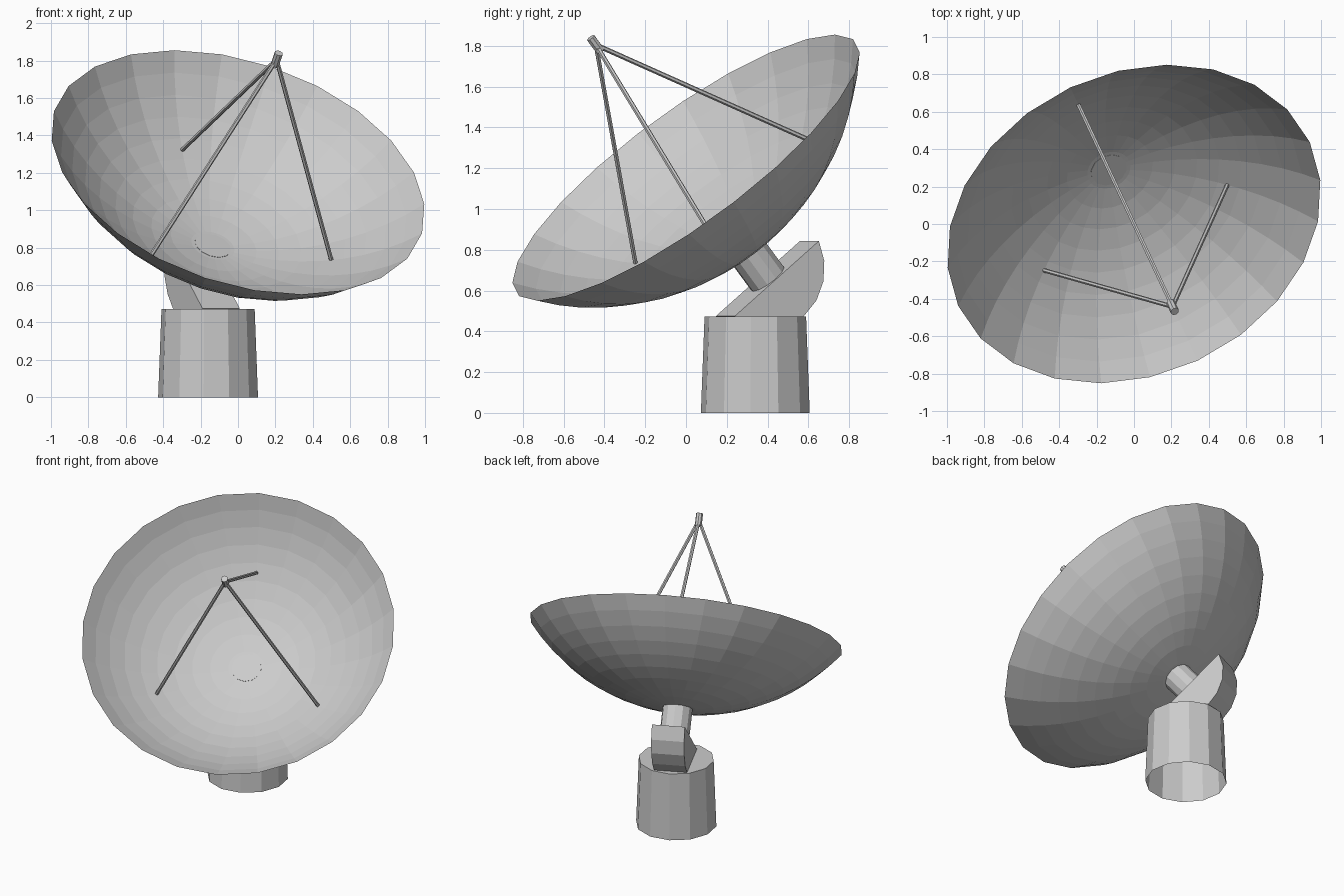
import bpy, bmesh
from math import sin, cos, asin, pi, radians
from mathutils import Matrix, Vector

if "Cube" in bpy.data.objects:
    bpy.data.objects.remove(bpy.data.objects["Cube"])

# Dish frame: origin at rim centre, local z is the pointing axis
AIM = (Matrix.Translation((0, 0, 1.203)) @ Matrix.Rotation(radians(25), 4, 'Z')
       @ Matrix.Rotation(radians(39), 4, 'X'))
RIM, FOCUS = 1.037, 0.799
RHO = (RIM**2 + FOCUS**2) ** 0.5      # dish is a spherical cap


def finish(name, bm, matrix):
    bmesh.ops.transform(bm, matrix=matrix, verts=bm.verts)
    me = bpy.data.meshes.new(name)
    bm.to_mesh(me)
    bm.free()
    ob = bpy.data.objects.new(name, me)
    bpy.context.collection.objects.link(ob)
    return ob


def tube(name, a, b, r1, r2, sides, matrix, caps=True):
    a, b = Vector(a), Vector(b)
    d = b - a
    bm = bmesh.new()
    bmesh.ops.create_cone(bm, cap_ends=caps, segments=sides,
                          radius1=r1, radius2=r2, depth=d.length)
    rot = Vector((0, 0, 1)).rotation_difference(d).to_matrix().to_4x4()
    return finish(name, bm, matrix @ Matrix.Translation((a + b) / 2) @ rot)


# Dish: single-skin spherical cap spun from an arc
bm = bmesh.new()
rings, half = 10, asin(RIM / RHO)
pts = [(RHO * sin(half * i / rings), 0, FOCUS - RHO * cos(half * i / rings))
       for i in range(rings + 1)]
vs = [bm.verts.new(p) for p in pts]
edges = [bm.edges.new(e) for e in zip(vs, vs[1:])]
bmesh.ops.spin(bm, geom=vs + edges, cent=(0, 0, 0), axis=(0, 0, 1),
               angle=2 * pi, steps=24, use_duplicate=False)
bmesh.ops.remove_doubles(bm, verts=bm.verts, dist=1e-4)
bmesh.ops.recalc_face_normals(bm, faces=bm.faces)
finish("dish", bm, AIM)

# Feed horn and its three struts
tube("feed_horn", (0, 0, 0.735), (0, 0, 0.82), 0.023, 0.023, 8, AIM)
for i in range(3):
    t = radians(90 + 120 * i)
    foot = (0.622 * cos(t), 0.622 * sin(t), -0.348)
    tube(f"strut_{i + 1}", foot, (0, 0, 0.775), 0.012, 0.012, 6, AIM)

# Stem behind the dish
tube("stem", (0, 0, -0.71), (0, 0, -0.504), 0.1, 0.1, 12, AIM)

# Tilt block: circular segment, flat side towards the dish
bm = bmesh.new()
w, depth, thick, n = 0.2925, 0.235, 0.22, 8
r = (w * w + depth * depth) / (2 * depth)
c = depth - r
a0 = asin(-c / r)
arc = [a0 + (pi - 2 * a0) * i / n for i in range(n + 1)]
face = bm.faces.new([bm.verts.new((-thick / 2, r * cos(a), -0.70 - c - r * sin(a)))
                     for a in arc])
ext = bmesh.ops.extrude_face_region(bm, geom=[face], use_keep_orig=True)
bmesh.ops.translate(bm, vec=(thick, 0, 0),
                    verts=[v for v in ext["geom"] if isinstance(v, bmesh.types.BMVert)])
bmesh.ops.recalc_face_normals(bm, faces=bm.faces)
finish("tilt_block", bm, AIM)

# Pedestal: tapered, open underneath
base = Matrix.Translation((-0.16, 0.34, 0)) @ Matrix.Rotation(radians(25), 4, 'Z')
bm = bmesh.new()
bmesh.ops.create_cone(bm, cap_ends=True, segments=12, radius1=0.268,
                      radius2=0.25, depth=0.473)
bmesh.ops.translate(bm, vec=(0, 0, 0.2365), verts=bm.verts)
bm.normal_update()
bmesh.ops.delete(bm, geom=[f for f in bm.faces if f.normal.z < -0.9], context='FACES_ONLY')
finish("pedestal", bm, base)
